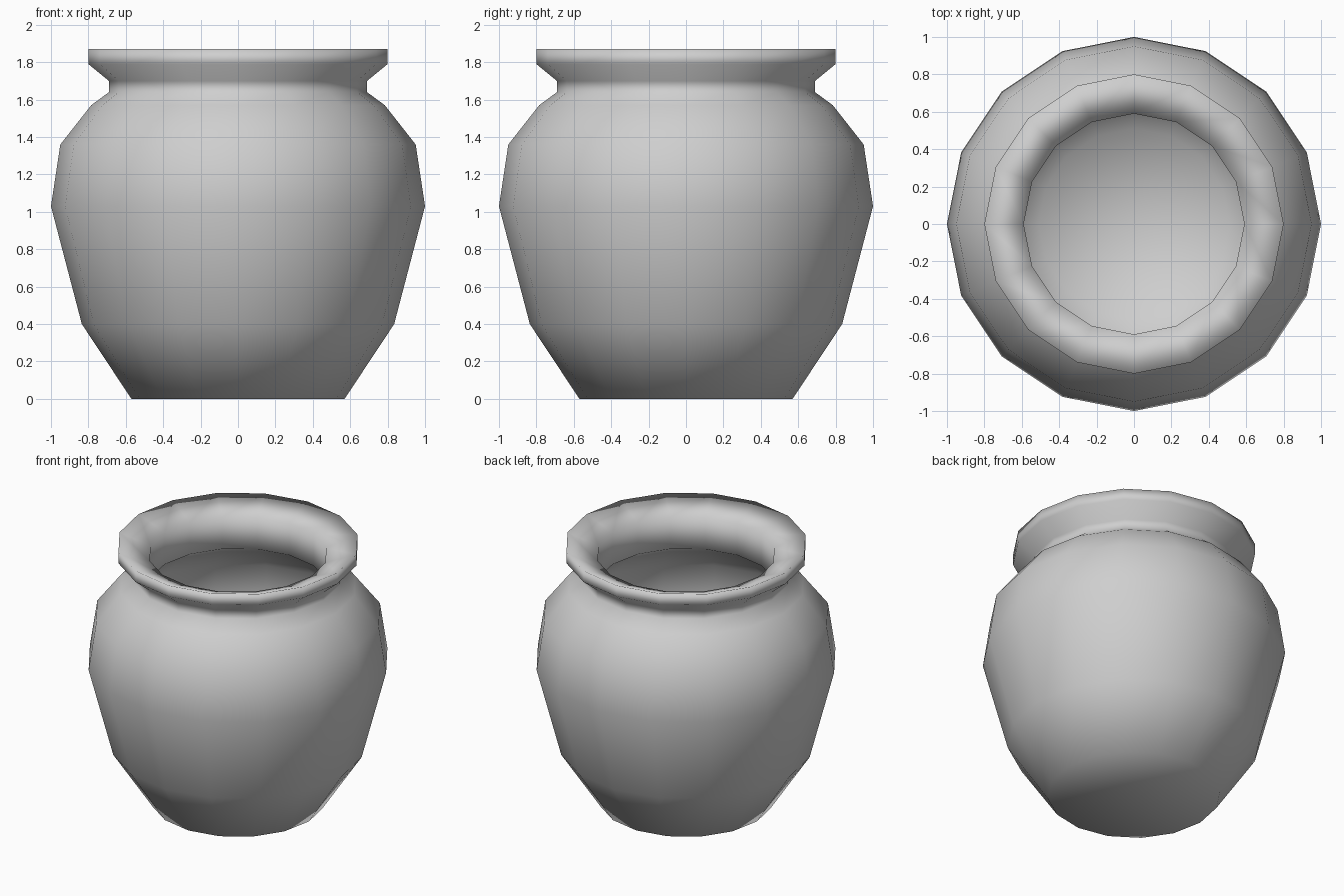
import bpy
import bmesh
from math import pi, sin, cos

cube = bpy.data.objects.get("Cube")
if cube:
    bpy.data.objects.remove(cube, do_unlink=True)

SIDES = 16

# Radius and height pairs, from the base up the outside and down the inside
OUTSIDE = [(0.57, 0), (0.835, 0.4), (1.0, 1.03), (0.95, 1.36),
           (0.785, 1.57), (0.69, 1.64), (0.69, 1.70), (0.80, 1.79)]
INSIDE = [(0.80, 1.87), (0.59, 1.79), (0.59, 1.56), (0.70, 1.49),
          (0.86, 1.32), (0.90, 1.03), (0.74, 0.44), (0.51, 0.1)]


def lathe(name, profile, material):
    """Turn a profile around z and close both ends with a fan."""
    bm = bmesh.new()
    rings = []
    for radius, height in profile:
        angles = [2 * pi * i / SIDES for i in range(SIDES)]
        rings.append([bm.verts.new((radius * cos(a), radius * sin(a), height))
                      for a in angles])
    for low, high in zip(rings, rings[1:]):
        for i in range(SIDES):
            j = (i + 1) % SIDES
            bm.faces.new((low[i], low[j], high[j], high[i]))
    for ring in (rings[0], rings[-1]):
        centre = bm.verts.new((0, 0, ring[0].co.z))
        for i in range(SIDES):
            bm.faces.new((ring[i], ring[(i + 1) % SIDES], centre))
    bmesh.ops.recalc_face_normals(bm, faces=bm.faces[:])
    for face in bm.faces:
        face.smooth = True
    mesh = bpy.data.meshes.new(name)
    bm.to_mesh(mesh)
    bm.free()
    mesh.materials.append(material)
    obj = bpy.data.objects.new(name, mesh)
    bpy.context.collection.objects.link(obj)
    return obj


# Plain grey clay
clay = bpy.data.materials.new("grey clay")
clay.use_nodes = True
colour = (0.62, 0.62, 0.62, 1)
clay.diffuse_color = colour
clay.node_tree.nodes["Principled BSDF"].inputs["Base Color"].default_value = colour

# Hollow pot with a flared rim
lathe("pot", OUTSIDE + INSIDE, clay)
